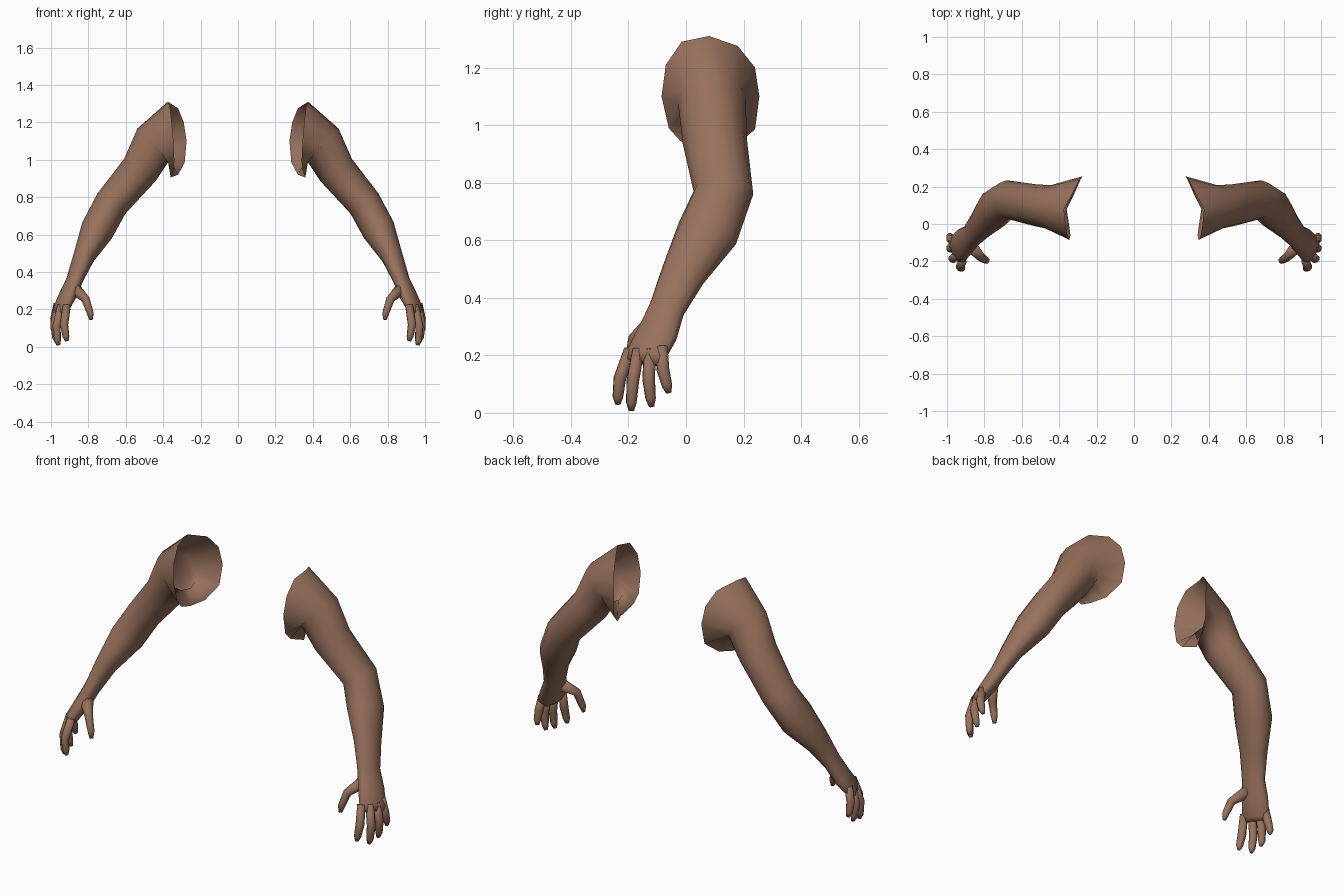
import bpy, bmesh, math
from mathutils import Vector

if "Cube" in bpy.data.objects:
    bpy.data.objects.remove(bpy.data.objects["Cube"])

skin = bpy.data.materials.new("brown_skin")
skin.use_nodes = True
skin.diffuse_color = (0.31, 0.165, 0.108, 1)
skin.node_tree.nodes["Principled BSDF"].inputs["Base Color"].default_value = skin.diffuse_color


def ring(center, tangent, front, r_out, r_front, sides):
    """Elliptical section square to the tangent, from the outer side round the back."""
    t = tangent.normalized()
    b = (front - t * front.dot(t)).normalized()
    a = b.cross(t)
    if a.x < 0:
        a = -a
    angles = [2 * math.pi * i / sides for i in range(sides)]
    return [center + a * r_out * math.cos(q) - b * r_front * math.sin(q) for q in angles]


def sections(stations, sides, start=None):
    """Rings along a path; each station is (centre, r_out, r_front, front x lean)."""
    pts = [Vector(s[0]) for s in stations]
    out = []
    for i, (c, ro, rf, lean) in enumerate(stations):
        before = pts[i - 1] if i else (start or pts[0])
        after = pts[min(i + 1, len(pts) - 1)]
        out.append(ring(pts[i], after - before, Vector((lean, -1, 0)), ro, rf, sides))
    return out


def loft(name, rings, side, cap_start=False):
    bm = bmesh.new()
    loops = [[bm.verts.new((p.x * side, p.y, p.z)) for p in r] for r in rings]
    n = len(loops[0])
    for lo, hi in zip(loops, loops[1:]):
        for i in range(n):
            j = (i + 1) % n
            bm.faces.new((lo[i], lo[j], hi[j], hi[i]))
    bm.faces.new(loops[-1])
    if cap_start:
        bm.faces.new(loops[0][::-1])
    bmesh.ops.recalc_face_normals(bm, faces=bm.faces)
    mesh = bpy.data.meshes.new(name)
    bm.to_mesh(mesh)
    bm.free()
    mesh.materials.append(skin)
    for p in mesh.polygons:
        p.use_smooth = True
    obj = bpy.data.objects.new(name, mesh)
    bpy.context.collection.objects.link(obj)


# Open shoulder rim, from the top round the back
rim = [Vector(p) for p in (
    (.375, .08, 1.31), (.32, .18, 1.275), (.29, .24, 1.2), (.275, .255, 1.1),
    (.285, .24, .985), (.32, .16, .92), (.36, .08, .905), (.345, -.02, .945),
    (.34, -.06, .99), (.345, -.085, 1.1), (.355, -.07, 1.21), (.365, -.015, 1.29))]

# Upper arm, elbow, forearm, wrist and palm
arm = [
    ((.45, .09, 1.085), .12, .118, 0),
    ((.525, .1, .945), .103, .112, 0),
    ((.677, .13, .765), .092, .104, 0),
    ((.752, .075, .625), .09, .108, 0),
    ((.825, -.01, .48), .058, .08, -.1),
    ((.872, -.067, .36), .043, .066, -.25),
    ((.91, -.1, .275), .042, .077, -.33),
    ((.948, -.14, .2), .034, .078, -.4),
    ((.957, -.148, .175), .022, .066, -.4)]

# Paths from base to tip
digits = {
    "index_finger": ((.915, -.195, .22), (.93, -.23, .12), (.92, -.237, .055), (.915, -.237, .03)),
    "middle_finger": ((.945, -.165, .22), (.97, -.185, .11), (.965, -.19, .035), (.96, -.19, .008)),
    "ring_finger": ((.96, -.125, .22), (.982, -.13, .12), (.975, -.123, .05), (.968, -.12, .022)),
    "little_finger": ((.965, -.085, .23), (.982, -.08, .15), (.984, -.066, .095), (.98, -.06, .07)),
    "thumb": ((.875, -.115, .31), (.815, -.18, .255), (.79, -.195, .18), (.785, -.2, .145))}

for label, side in (("left", 1), ("right", -1)):
    loft(label + "_arm", [rim] + sections(arm, 12, Vector((.33, .08, 1.15))), side)
    for name, path in digits.items():
        base = .036 if name == "thumb" else .022
        radii = (base, .023, .019, .01)
        stations = [(p, r, r, -.3) for p, r in zip(path, radii)]
        loft(label + "_" + name, sections(stations, 8), side, True)
